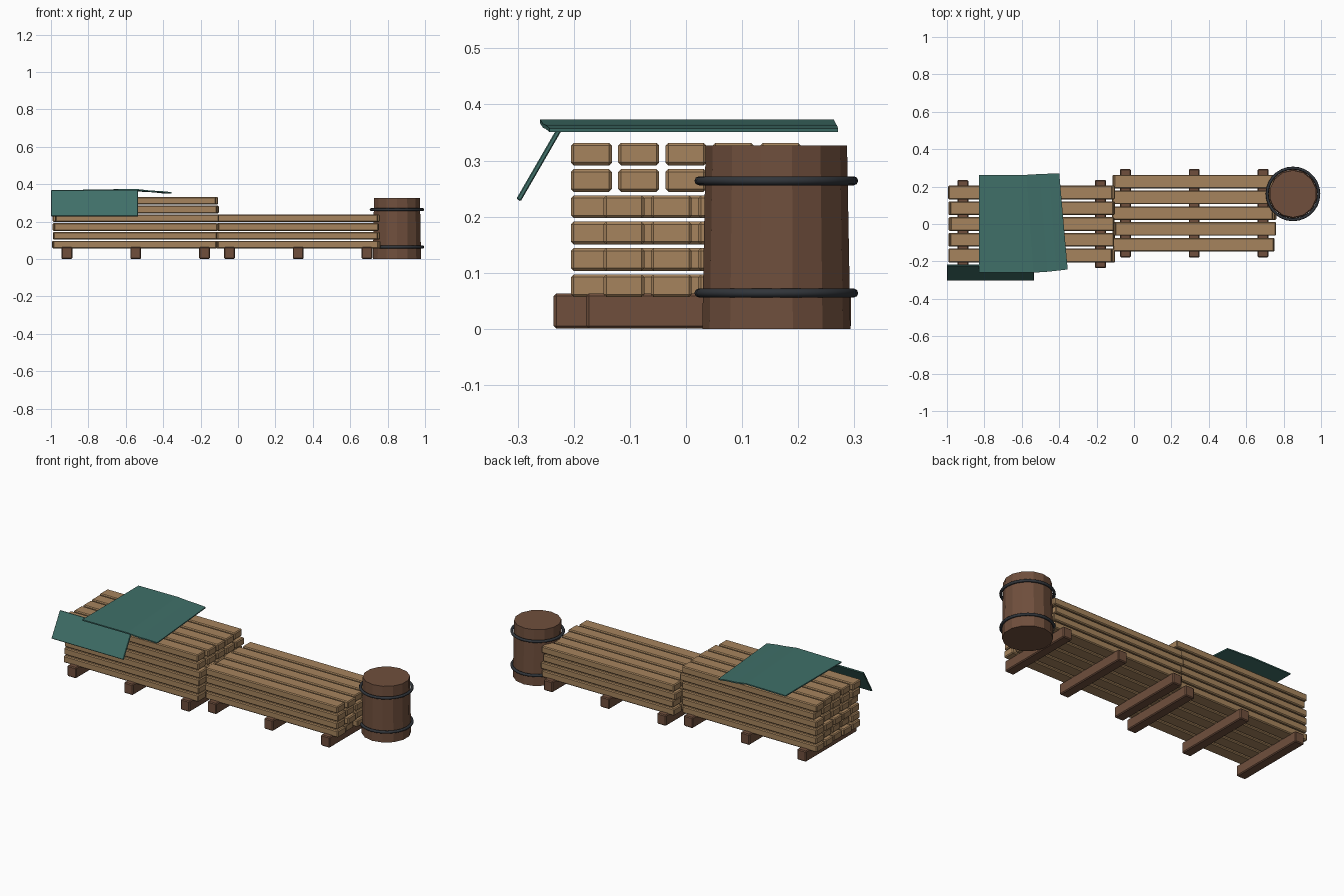
import bpy, bmesh, math, random
from mathutils import Matrix, Vector

if "Cube" in bpy.data.objects:
    bpy.data.objects.remove(bpy.data.objects["Cube"])
random.seed(4)


def material(name, rgb):
    m = bpy.data.materials.new(name)
    m.use_nodes = True
    m.diffuse_color = (*rgb, 1)
    m.node_tree.nodes["Principled BSDF"].inputs["Base Color"].default_value = (*rgb, 1)
    return m


plank_wood = material("light plank wood", (0.38, 0.23, 0.11))
dark_wood = material("dark wood", (0.16, 0.078, 0.046))
iron = material("dark iron", (0.03, 0.035, 0.042))
cloth = material("teal cloth", (0.05, 0.16, 0.14))


def finish(bm, name, mat):
    bmesh.ops.recalc_face_normals(bm, faces=bm.faces[:])
    mesh = bpy.data.meshes.new(name)
    bm.to_mesh(mesh)
    bm.free()
    mesh.materials.append(mat)
    ob = bpy.data.objects.new(name, mesh)
    bpy.context.collection.objects.link(ob)
    return ob


def box(name, centre, size, mat, bevel=0.005, tilt=0):
    bm = bmesh.new()
    bmesh.ops.create_cube(bm, size=1)
    bmesh.ops.scale(bm, vec=size, verts=bm.verts[:])
    bmesh.ops.bevel(bm, geom=bm.edges[:], offset=bevel, segments=1, affect='EDGES')
    bmesh.ops.transform(bm, verts=bm.verts[:],
                        matrix=Matrix.Translation(centre) @ Matrix.Rotation(tilt, 4, 'X'))
    return finish(bm, name, mat)


# Plank stacks on skids
def stack(side, x, y, layers, length):
    for i in (-1, 0, 1):
        box(side + "_skid", (x + i * 0.368, y, 0.032), (0.058, 0.472, 0.063), dark_wood)
    for layer in range(layers):
        for row in range(-2, 3):
            shift = random.uniform(-0.01, 0.01)
            box(side + "_plank", (x + shift, y + row * 0.0843, 0.077 + layer * 0.0469),
                (length, 0.073, 0.0405), plank_wood)


stack("right", -0.547, 0, 6, 0.875)
stack("left", 0.322, 0.058, 4, 0.86)

# Barrel with 14 staves, tapering upward
barrel_centre = Vector((0.85, 0.161, 0))
bm = bmesh.new()
bmesh.ops.create_cone(bm, cap_ends=True, segments=14, radius1=0.132, radius2=0.126, depth=0.327)
bmesh.ops.translate(bm, vec=barrel_centre + Vector((0, 0, 0.1635)), verts=bm.verts[:])
finish(bm, "barrel", dark_wood)

# Iron hoops
for z in (0.064, 0.264):
    bpy.ops.mesh.primitive_torus_add(location=barrel_centre + Vector((0, 0, z)),
                                     major_segments=28, minor_segments=8,
                                     major_radius=0.138, minor_radius=0.008)
    hoop = bpy.context.object
    hoop.name = "barrel_hoop"
    hoop.data.materials.append(iron)
    bpy.ops.object.shade_smooth_by_angle(angle=math.radians(50))

# Creased cloth sheet: (x at back edge, back y, x at front edge, front y, height)
creases = [(-0.83, 0.263, -0.83, -0.258, 0.368), (-0.575, 0.263, -0.537, -0.26, 0.37),
           (-0.505, 0.267, -0.462, -0.255, 0.362), (-0.455, 0.269, -0.415, -0.25, 0.36),
           (-0.4, 0.271, -0.355, -0.243, 0.354)]
bm = bmesh.new()
rows = [(bm.verts.new((xb, yb, z)), bm.verts.new((xf, yf, z))) for xb, yb, xf, yf, z in creases]
for a, b in zip(rows, rows[1:]):
    bm.faces.new((a[1], b[1], b[0], a[0]))
sheet = finish(bm, "cloth_sheet", cloth)
thick = sheet.modifiers.new("thickness", 'SOLIDIFY')
thick.thickness = 0.007
thick.offset = 0

# Hanging cloth flap at the front
box("cloth_flap", (-0.767, -0.259, 0.298), (0.466, 0.009, 0.158), cloth, 0.002, math.radians(-30))
